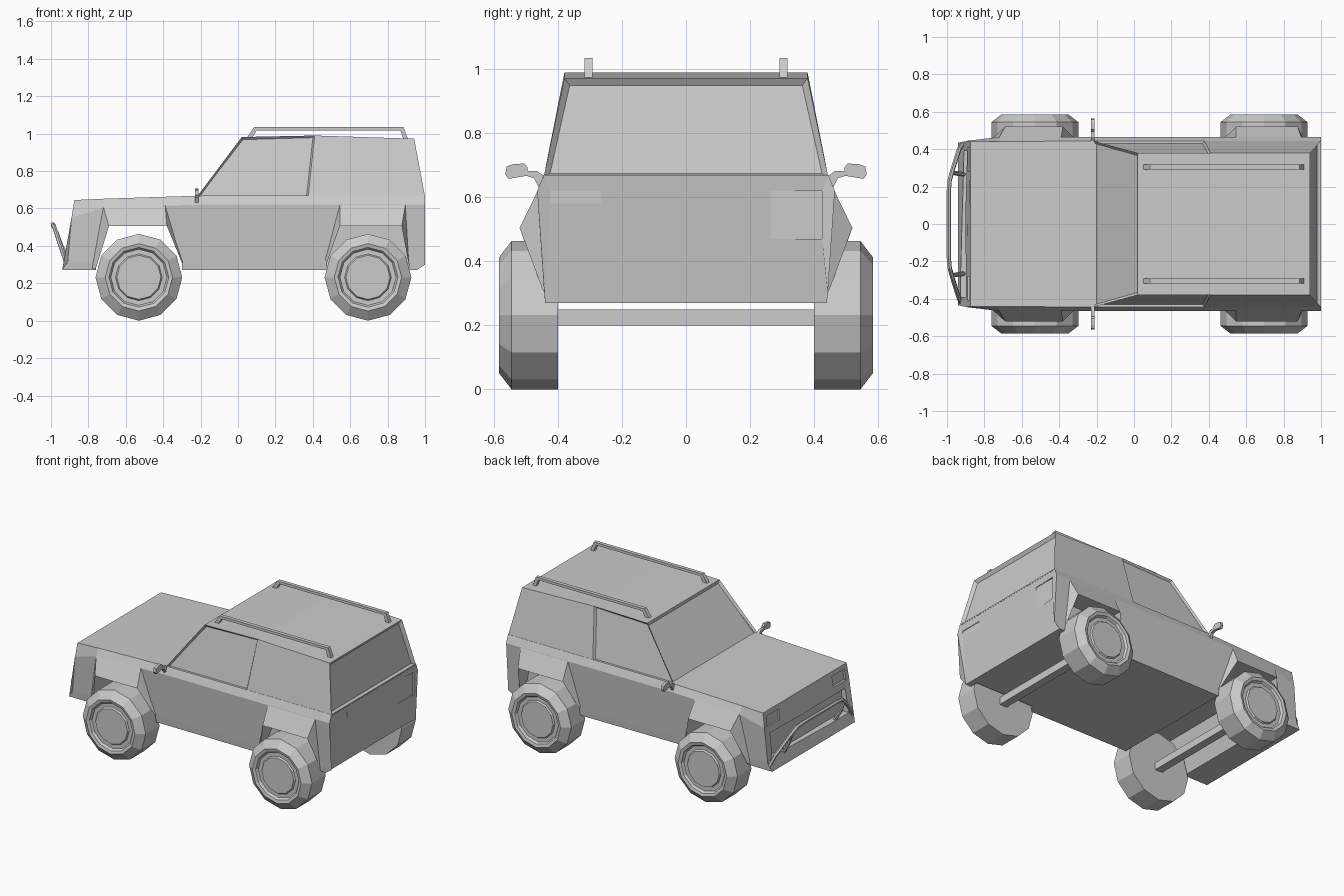
import bpy, bmesh
from math import cos, sin, pi

if "Cube" in bpy.data.objects:
    bpy.data.objects.remove(bpy.data.objects["Cube"])


def make(name, verts, faces, mirror=False):
    bm = bmesh.new()
    vs = [bm.verts.new(v) for v in verts]
    for f in faces:
        bm.faces.new([vs[i] for i in f])
    bmesh.ops.recalc_face_normals(bm, faces=bm.faces)
    me = bpy.data.meshes.new(name)
    bm.to_mesh(me)
    bm.free()
    ob = bpy.data.objects.new(name, me)
    bpy.context.collection.objects.link(ob)
    if mirror:
        m = ob.modifiers.new("mirror", 'MIRROR')
        m.use_axis = (False, True, False)
    return ob


def loft(name, rings, mirror=False):
    n = len(rings[0])
    faces = [tuple(range(n)), tuple(range((len(rings) - 1) * n, len(rings) * n))]
    for r in range(len(rings) - 1):
        for i in range(n):
            j = (i + 1) % n
            faces.append((r * n + i, r * n + j, (r + 1) * n + j, (r + 1) * n + i))
    return make(name, [p for ring in rings for p in ring], faces, mirror)


def side_prism(name, pts, y0, y1, mirror=False):
    return loft(name, [[(x, y, z) for x, z in pts] for y in (y0, y1)], mirror)


def box(name, x0, x1, y0, y1, z0, z1, mirror=False):
    return side_prism(name, [(x0, z0), (x1, z0), (x1, z1), (x0, z1)], y0, y1, mirror)


def tube(name, pts, radius, mirror=False):
    cu = bpy.data.curves.new(name, 'CURVE')
    cu.dimensions = '3D'
    cu.bevel_depth = radius
    cu.bevel_resolution = 1
    cu.use_fill_caps = True
    sp = cu.splines.new('POLY')
    sp.points.add(len(pts) - 1)
    for p, co in zip(sp.points, pts):
        p.co = (*co, 1)
        p.radius = 1
    sp.use_smooth = False
    ob = bpy.data.objects.new(name, cu)
    bpy.context.collection.objects.link(ob)
    if mirror:
        m = ob.modifiers.new("mirror", 'MIRROR')
        m.use_axis = (False, True, False)
    return ob


# Lower body: half sections (x, y, z) from floor to hood/belt, mirrored into rings
sections = [
    [(-.94, .435, .27), (-.91, .44, .32), (-.89, .445, .55), (-.875, .44, .645)],
    [(-.72, .435, .27), (-.72, .44, .32), (-.72, .465, .605), (-.72, .44, .652)],
    [(-.22, .435, .27), (-.22, .44, .32), (-.22, .465, .62), (-.22, .445, .668)],
    [(.955, .44, .27), (1.0, .443, .30), (1.0, .465, .62), (1.0, .445, .67)],
]
body = loft("lower_body", [s + [(x, -y, z) for x, y, z in reversed(s)] for s in sections])

# Cutters: wheel wells, grille, headlights and tail lights
front_open = [(-.76, .20), (-.76, .28), (-.69, .505), (-.38, .505), (-.30, .31), (-.30, .20)]
rear_open = [(.475, .20), (.475, .31), (.545, .505), (.875, .505), (.915, .29), (.915, .20)]
cutters = [
    side_prism("front_well_cutter", front_open, -.6, .6),
    side_prism("rear_well_cutter", rear_open, .385, .6, True),
    side_prism("grille_cutter", [(-.97, .345), (-.885, .345), (-.87, .50), (-.97, .50)], -.39, .39),
    side_prism("headlight_cutter", [(-.95, .545), (-.877, .545), (-.867, .615), (-.95, .615)], .28, .41, True),
    box("tail_light_cutter", .99, 1.05, .265, .425, .47, .62, True),
]
for c in cutters:
    c.hide_render = True
    c.hide_viewport = False
    c.display_type = 'WIRE'
    m = body.modifiers.new(c.name, 'BOOLEAN')
    m.operation = 'DIFFERENCE'
    m.solver = 'EXACT'
    m.object = c

# Cabin with recessed windscreen, front side windows and tailgate window
rows = [((-.22, .445, .662), (.02, .38, .982)),
        ((.375, .445, .662), (.41, .38, .99)),
        ((1.0, .445, .662), (.942, .38, .973))]
cabin = loft("cabin", [[b, t, (t[0], -t[1], t[2]), (b[0], -b[1], b[2])] for b, t in rows])
bm = bmesh.new()
bm.from_mesh(cabin.data)
bm.normal_update()
for f in list(bm.faces):
    c, n = f.calc_center_median(), f.normal
    if c.x < 0 and n.x < -.5:
        bmesh.ops.inset_individual(bm, faces=[f], thickness=.022, depth=-.012)
    elif n.x > .8:
        bmesh.ops.inset_individual(bm, faces=[f], thickness=.026, depth=-.018)
    elif abs(n.y) > .8 and c.x < .4:
        bmesh.ops.inset_individual(bm, faces=[f], thickness=.013, depth=-.014)
bm.to_mesh(cabin.data)
bm.free()


# Wheel arch flares: seam on the body, protruding lip, inner return
def flare(name, seam, opening):
    ys = (.437, .464, .464, .437)
    yl = (.44, .52, .52, .44)
    v = [(x, y, z) for (x, z), y in zip(seam, ys)]
    v += [(x, y, z) for (x, z), y in zip(opening, yl)]
    v += [(x, .40, z) for x, z in opening]
    f = []
    for i in range(3):
        f += [(i, i + 1, i + 5, i + 4), (i + 4, i + 5, i + 9, i + 8)]
    return make(name, v, f, True)


flare("front_flare", [(-.78, .28), (-.72, .61), (-.39, .62), (-.28, .32)], front_open[1:5])
flare("rear_flare", [(.46, .31), (.545, .62), (.895, .62), (.925, .29)], rear_open[1:5])

# Wheels: twelve-sided tyre and stepped rim, plus axles
wheel_profile = [(.232, .40), (.232, .545), (.18, .585), (.16, .58), (.15, .565), (.125, .565), (.118, .575)]
for name, cx in (("front", -.53), ("rear", .695)):
    rings = [[(cx + r * sin(k * pi / 6), y, .232 + r * cos(k * pi / 6)) for k in range(12)]
             for r, y in wheel_profile]
    loft(name + "_wheel", rings, True)
    box(name + "_axle", cx - .027, cx + .027, -.41, .41, .20, .25)

# Roof rails with slanted feet
rail = [(.045, .975), (.085, 1.035), (.885, 1.035), (.91, .968),
        (.885, .968), (.868, 1.018), (.10, 1.018), (.075, .975)]
side_prism("roof_rail", rail, .292, .317, True)

# Door mirrors: arm and head outline
mirror_outline = [(.435, .635), (.45, .665), (.475, .683), (.51, .68), (.515, .70), (.49, .69)]
arm = [(.435, .64), (.46, .63), (.475, .66), (.50, .668), (.50, .682), (.465, .682), (.44, .665)]
head = [(.495, .668), (.555, .658), (.565, .672), (.56, .697), (.54, .704), (.505, .706), (.495, .694)]
for name, pts in (("mirror_arm", arm), ("mirror_head", head)):
    loft(name, [[(x, y, z) for y, z in pts] for x in (-.229, -.211)], True)

# Bull bar: bent hoop with two inner struts
half = [(-.915, .43, .30), (-.935, .40, .36), (-.97, .29, .465), (-.985, .235, .507), (-.99, .18, .515)]
tube("bull_bar", half + [(x, -y, z) for x, y, z in reversed(half)], .012)
for s in (1, -1):
    tube("bull_bar_strut", [(-.972, s * .275, .475), (-.945, s * .27, .40), (-.905, s * .265, .33)], .012)
